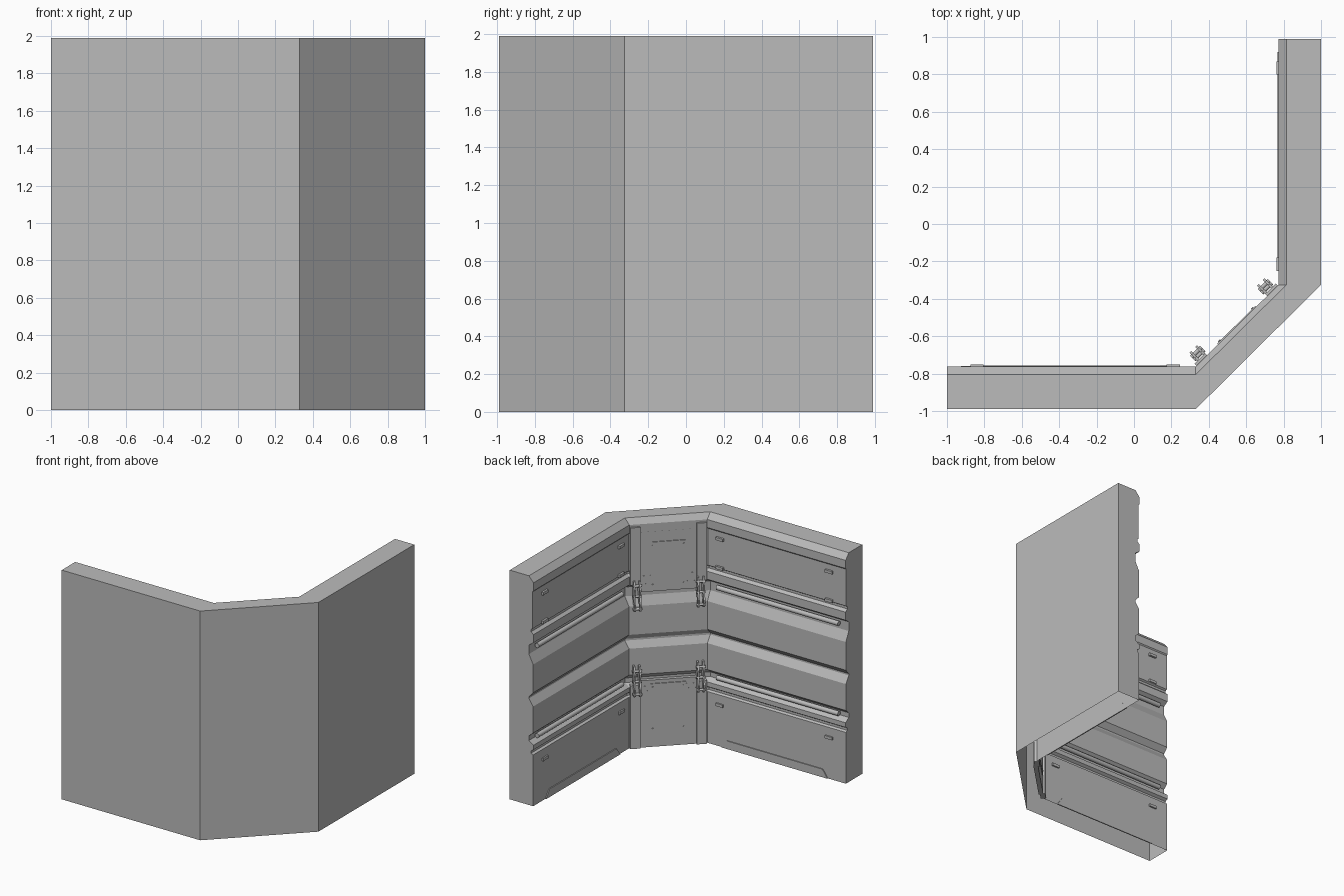
import bpy, bmesh, math
from mathutils import Vector, Matrix

cube = bpy.data.objects.get("Cube")
if cube:
    bpy.data.objects.remove(cube)

grey = bpy.data.materials.new("wall grey")
grey.use_nodes = True
COLOUR = (0.5, 0.5, 0.5, 1)
grey.diffuse_color = COLOUR
grey.node_tree.nodes["Principled BSDF"].inputs["Base Color"].default_value = COLOUR


def finish(name, bm, frame=None):
    bmesh.ops.recalc_face_normals(bm, faces=bm.faces)
    mesh = bpy.data.meshes.new(name)
    bm.to_mesh(mesh)
    bm.free()
    mesh.materials.append(grey)
    obj = bpy.data.objects.new(name, mesh)
    bpy.context.collection.objects.link(obj)
    if frame:
        obj.matrix_world = frame
    return obj


# Each frame has local x along the inner wall, y out into the room, z up
def make_frame(start, end):
    u = (Vector(end) - Vector(start)).normalized()
    m = Matrix(((u.x, -u.y, 0, start[0]), (u.y, u.x, 0, start[1]),
                (0, 0, 1, 0), (0, 0, 0, 1)))
    return m


def prism(name, frame, outline, y0, y1):
    """Extrude an (x, z) outline between two depths."""
    bm = bmesh.new()
    face = bm.faces.new([bm.verts.new((x, y0, z)) for x, z in outline])
    ext = bmesh.ops.extrude_face_region(bm, geom=[face])["geom"]
    bmesh.ops.translate(bm, vec=(0, y1 - y0, 0),
                        verts=[v for v in ext if isinstance(v, bmesh.types.BMVert)])
    return finish(name, bm, frame)


def box(name, frame, x0, x1, y0, y1, z0, z1):
    return prism(name, frame, [(x0, z0), (x1, z0), (x1, z1), (x0, z1)], y0, y1)


def rod(name, frame, centre, radius, length, axis, sides=12):
    bm = bmesh.new()
    turn = Matrix.Rotation(math.pi / 2, 4, axis)
    bmesh.ops.create_cone(bm, cap_ends=True, segments=sides, radius1=radius,
                          radius2=radius, depth=length,
                          matrix=Matrix.Translation(centre) @ turn)
    obj = finish(name, bm, frame)
    bpy.context.view_layer.objects.active = obj
    obj.select_set(True)
    bpy.ops.object.shade_smooth_by_angle(angle=math.radians(40))
    obj.select_set(False)


# Wall shell: (depth, height) profile swept round the corner, open underneath
profile = [(0, 0), (0, 1.99), (.185, 1.99), (.228, 1.94), (.228, 1.87), (.22, 1.86),
           (.22, 1.54), (.205, 1.53), (.205, 1.51), (.228, 1.49), (.228, 1.42),
           (.185, 1.39), (.185, 1.31), (.225, 1.23), (.225, .985), (.185, .94),
           (.185, .925), (.225, .865), (.225, .635), (.185, .6), (.185, .56),
           (.228, .53), (.228, .49), (.205, .475), (.205, .455), (.225, .445), (.225, 0)]
bm = bmesh.new()
rings = []
for d, z in profile:
    path = [(-1, -.99 + d), (.33, -.99 + d), (1 - d, -.325), (1 - d, .99)]
    rings.append([bm.verts.new((x, y, z)) for x, y in path])
for a, b in zip(rings, rings[1:]):
    for i in range(3):
        bm.faces.new((a[i], a[i + 1], b[i + 1], b[i]))
for i in (0, 3):
    bm.faces.new([r[i] for r in rings])
finish("wall_shell", bm)

# Details of the two long wings; x is measured away from the corner
IN = .23
corner_a, corner_b = (.33, -.99 + IN), (1 - IN, -.325)
wings = {"right": (make_frame((-1, corner_a[1]), corner_a), True),
         "left": (make_frame(corner_b, (corner_b[0], .99)), False)}
LENGTH = 1.32
for side, (frame, flip) in wings.items():
    def along(x):
        return LENGTH - x if flip else x

    # Round rails in the recesses
    for level, z in (("upper", 1.365), ("lower", .583)):
        rod(f"{side}_{level}_rail", frame, (along(.66), -.018, z), .02, 1.17, 'Y')
    # Kick plate along the floor
    prism(f"{side}_kick_plate", frame,
          [(along(x), z) for x, z in ((.13, 0), (.18, .07), (1.1, .07), (1.15, 0))],
          -.006, .003)
    # Small grips near the panel corners
    for i, z in enumerate((1.8, 1.55, .36)):
        for j, x in enumerate((.11, 1.16)):
            c = along(x)
            box(f"{side}_grip_{i}_{j}", frame, c - .035, c + .035, -.012, .008, z - .012, z + .012)

# Diagonal corner section
diag = make_frame(corner_a, corner_b)
W = (Vector(corner_b) - Vector(corner_a)).length
for level, z0, z1, p0, p1 in (("upper", 1.35, 1.87, 1.38, 1.78), ("lower", 0, .58, .13, .55)):
    box(f"{level}_corner_panel", diag, .07, W - .07, -.04, -.002, z0, z1)
    box(f"{level}_access_plate", diag, .27 * W, .73 * W, -.004, .005, p0, p1)
    for x in (.3 * W, .7 * W):
        for z in (p0 + .03, p1 - .03):
            rod(f"{level}_plate_bolt", diag, (x, .006, z), .007, .01, 'X', 8)
    for k, x0 in enumerate((.004, W - .084)):
        # Upright posts with a sloped head on the upper pair
        top = 1.92 if level == "upper" else .55
        box(f"{level}_post_{k}", diag, x0, x0 + .08, -.03, .014,
            1.42 if level == "upper" else 0, top)

# Clamps: two curved cheeks joined by pins
cheek = [(-.01, .13), (.035, .13), (.06, .07), (.05, .01), (.075, -.05),
         (.06, -.12), (.03, -.13), (.02, -.06), (-.02, -.02)]
for level, zc in (("upper", 1.33), ("lower", .59)):
    for k, xc in enumerate((.055, W - .055)):
        for s in (-1, 1):
            bm = bmesh.new()
            x = xc + s * .022
            face = bm.faces.new([bm.verts.new((x - .007, y, zc + z)) for y, z in cheek])
            ext = bmesh.ops.extrude_face_region(bm, geom=[face])["geom"]
            bmesh.ops.translate(bm, vec=(.014, 0, 0),
                                verts=[v for v in ext if isinstance(v, bmesh.types.BMVert)])
            finish(f"{level}_clamp_cheek_{k}", bm, diag)
        for y, z in ((.03, .09), (.03, 0), (.05, -.1)):
            rod(f"{level}_clamp_pin_{k}", diag, (xc, y, zc + z), .011, .075, 'Y')
